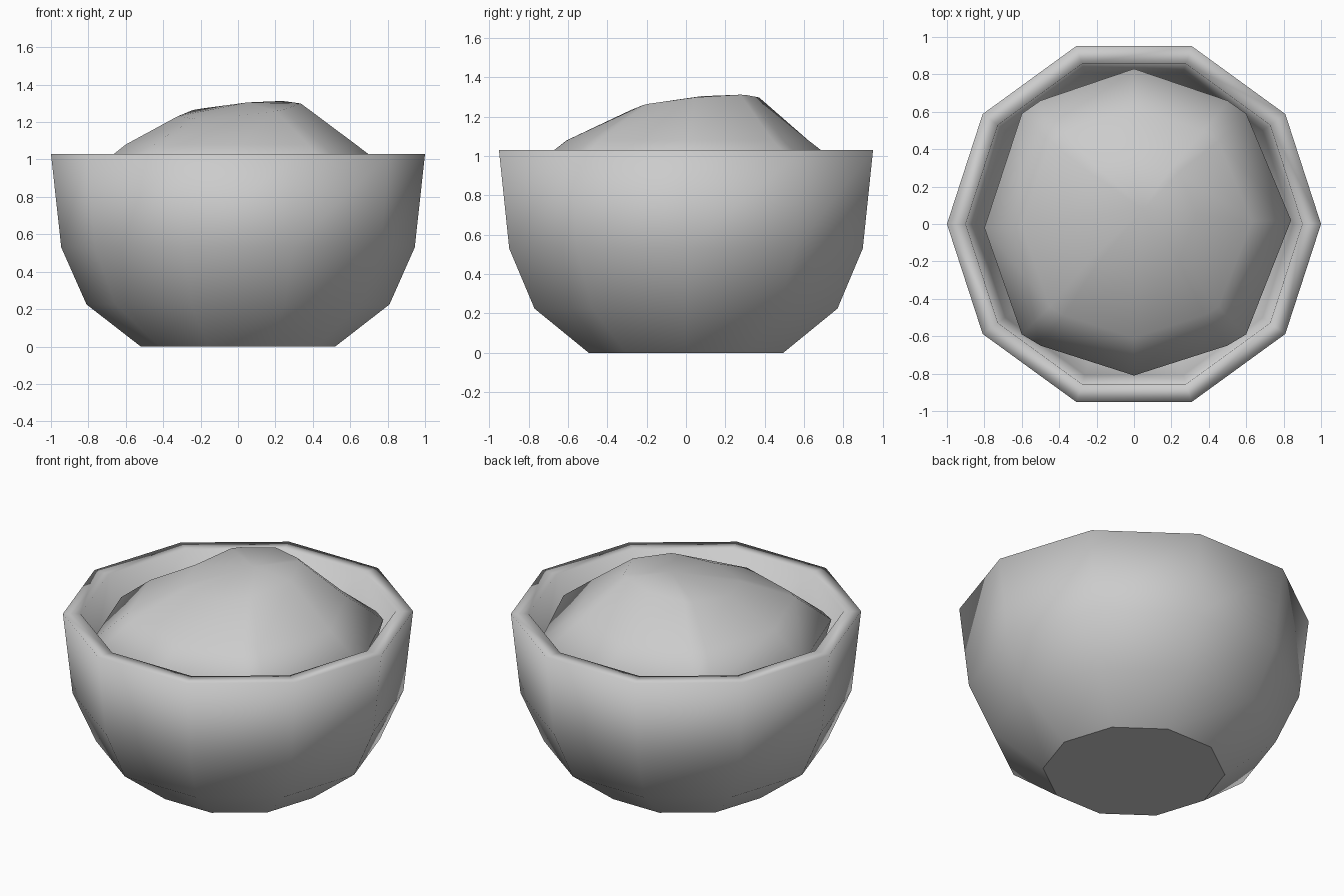
import bpy
import bmesh
from math import sin, cos, pi

cube = bpy.data.objects.get("Cube")
if cube:
    bpy.data.objects.remove(cube)

grey = bpy.data.materials.new("plain grey")
grey.use_nodes = True
colour = (0.6, 0.6, 0.6, 1)
grey.diffuse_color = colour
grey.node_tree.nodes["Principled BSDF"].inputs["Base Color"].default_value = colour


def skin(name, rings, flat_base=False):
    """Join rings of points bottom to top; close both ends."""
    bm = bmesh.new()
    loops = [[bm.verts.new(p) for p in ring] for ring in rings]
    base = bm.faces.new(loops[0][::-1])
    for low, high in zip(loops, loops[1:]):
        n = len(low)
        for i in range(n):
            j = (i + 1) % n
            if len(high) == 1:
                bm.faces.new((low[i], low[j], high[0]))
            else:
                bm.faces.new((low[i], low[j], high[j], high[i]))
    if len(loops[-1]) > 1:
        bm.faces.new(loops[-1])
    for f in bm.faces:
        f.smooth = True
    if flat_base:
        base.smooth = False
        for e in base.edges:
            e.smooth = False
    mesh = bpy.data.meshes.new(name)
    bm.to_mesh(mesh)
    bm.free()
    mesh.materials.append(grey)
    ob = bpy.data.objects.new(name, mesh)
    bpy.context.collection.objects.link(ob)
    return ob


# Ten-sided bowl: outer wall, flat rim, inner wall
profile = [(0.52, 0), (0.81, 0.225), (0.945, 0.53), (1.0, 1.03),
           (0.9, 1.03), (0.85, 0.55), (0.72, 0.3), (0.46, 0.1)]
skin("bowl", [[(r * cos(k * pi / 5), r * sin(k * pi / 5), z) for k in range(10)]
              for r, z in profile], flat_base=True)

# Uneven heaped filling, sunk into the bowl
outline = [(0.84, 0.02), (0.6, 0.59), (0.5, 0.66), (0, 0.83), (-0.5, 0.66), (-0.6, 0.59),
           (-0.8, -0.02), (-0.6, -0.59), (-0.5, -0.65), (0, -0.81), (0.5, -0.65), (0.6, -0.59)]


def layer(scale, z, tilt=0, shift=0):
    return [(x * scale, y * scale + shift, z + tilt * (x + y) * scale) for x, y in outline]


skin("filling", [layer(0.5, 0.3), layer(0.88, 0.6), layer(1, 0.92), layer(0.75, 1.08),
                 layer(0.4, 1.265, 0.1, 0.04), [(0.05, 0.08, 1.305)]])
